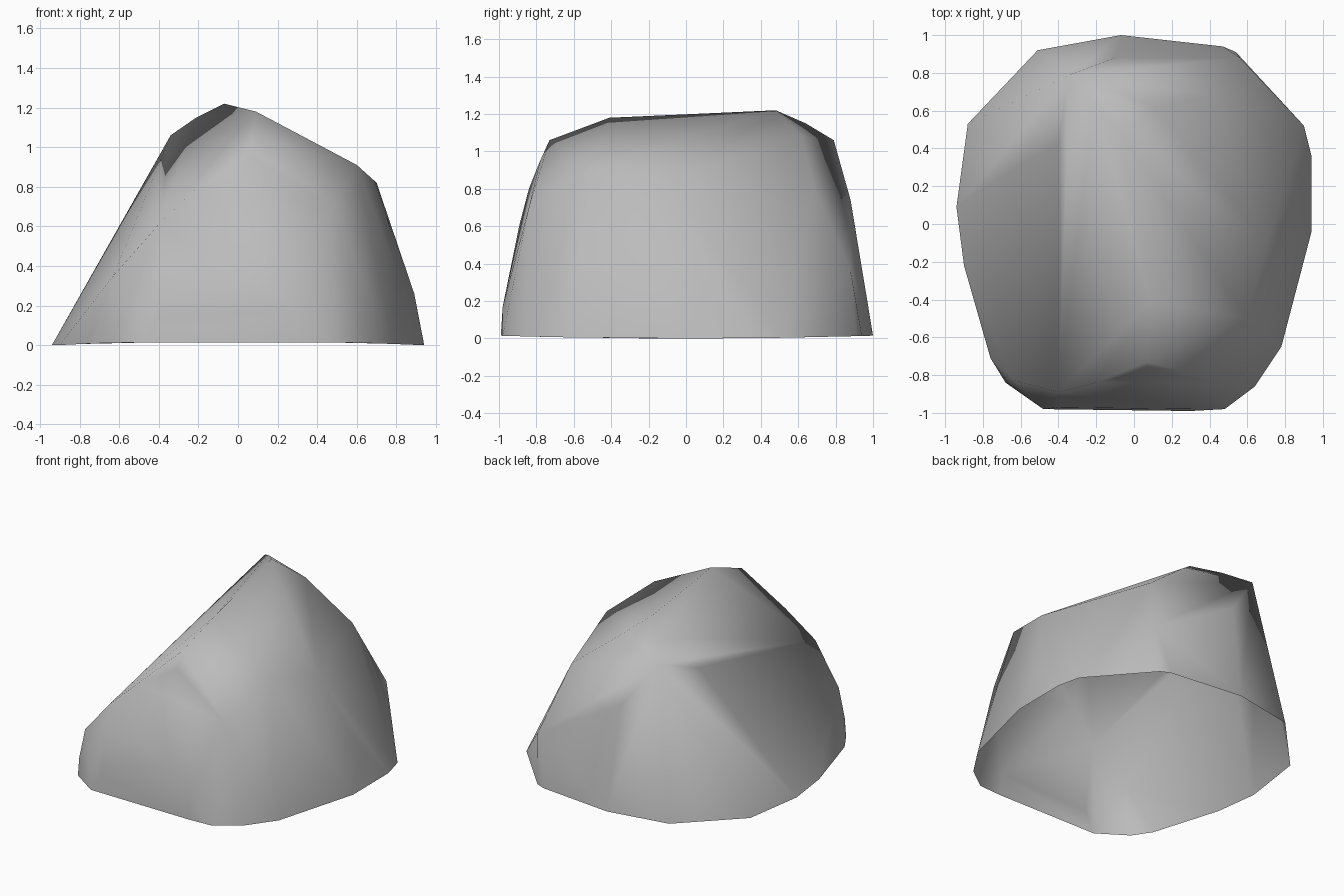
import bpy
import bmesh

# Remove the default cube
default_cube = bpy.data.objects.get("Cube")
if default_cube:
    bpy.data.objects.remove(default_cube, do_unlink=True)


def make_material(name, colour):
    material = bpy.data.materials.new(name)
    material.use_nodes = True
    material.diffuse_color = colour
    shader = next(node for node in material.node_tree.nodes
                  if node.type == "BSDF_PRINCIPLED")
    shader.inputs["Base Color"].default_value = colour
    return material


def make_boulder(name, outline, corners, material):
    """Wrap a skin around the ground outline and corners, open underneath."""
    bm = bmesh.new()
    ground = [bm.verts.new((x, y, 0.015 * y * y)) for x, y in outline]
    for corner in corners:
        bm.verts.new(corner)
    bmesh.ops.convex_hull(bm, input=bm.verts[:])

    # Open the underside: faces that touch only the ground outline
    ground = set(ground)
    underside = [face for face in bm.faces if ground.issuperset(face.verts)]
    bmesh.ops.delete(bm, geom=underside, context="FACES")
    loose = [vert for vert in bm.verts if not vert.link_faces]
    bmesh.ops.delete(bm, geom=loose, context="VERTS")
    bmesh.ops.recalc_face_normals(bm, faces=bm.faces[:])
    for face in bm.faces:
        face.smooth = True

    mesh = bpy.data.meshes.new(name)
    bm.to_mesh(mesh)
    bm.free()
    mesh.materials.append(material)
    boulder = bpy.data.objects.new(name, mesh)
    bpy.context.collection.objects.link(boulder)
    return boulder


# Ground outline, counter-clockwise from the back
ground_outline = [
    (-.07, 1), (-.51, .92), (-.88, .53), (-.94, .09), (-.9, -.22),
    (-.76, -.71), (-.68, -.84), (-.48, -.98), (.3, -.99), (.48, -.98),
    (.64, -.86), (.78, -.65), (.94, -.04), (.94, .36), (.9, .52),
    (.54, .91), (.47, .94),
]

# Crest running from front to back
crest = [(.07, -.73, 1.06), (.09, -.41, 1.18), (-.07, .48, 1.22)]

# Corners of each side
front_corners = [
    (-.2, -.84, .8), (.07, -.78, .95), (.48, -.84, .7), (-.4, -.89, .61),
    (-.63, -.83, .35), (-.67, -.84, .14), (.3, -.98, .17), (-.4, -.97, .15),
]
left_corners = [(.6, -.5, .91), (.7, -.1, .82), (.89, .1, .26)]
right_corners = [(-.4, .42, .91), (-.62, .3, .56)]
back_corners = [
    (-.34, .79, 1.06), (-.21, .64, 1.15), (.1, .62, 1.08),
    (.43, .68, .82), (.56, .88, .36), (-.1, .88, .74),
]

stone_grey = make_material("stone grey", (.5, .5, .5, 1))
make_boulder("boulder", ground_outline,
             crest + front_corners + left_corners + right_corners + back_corners,
             stone_grey)
